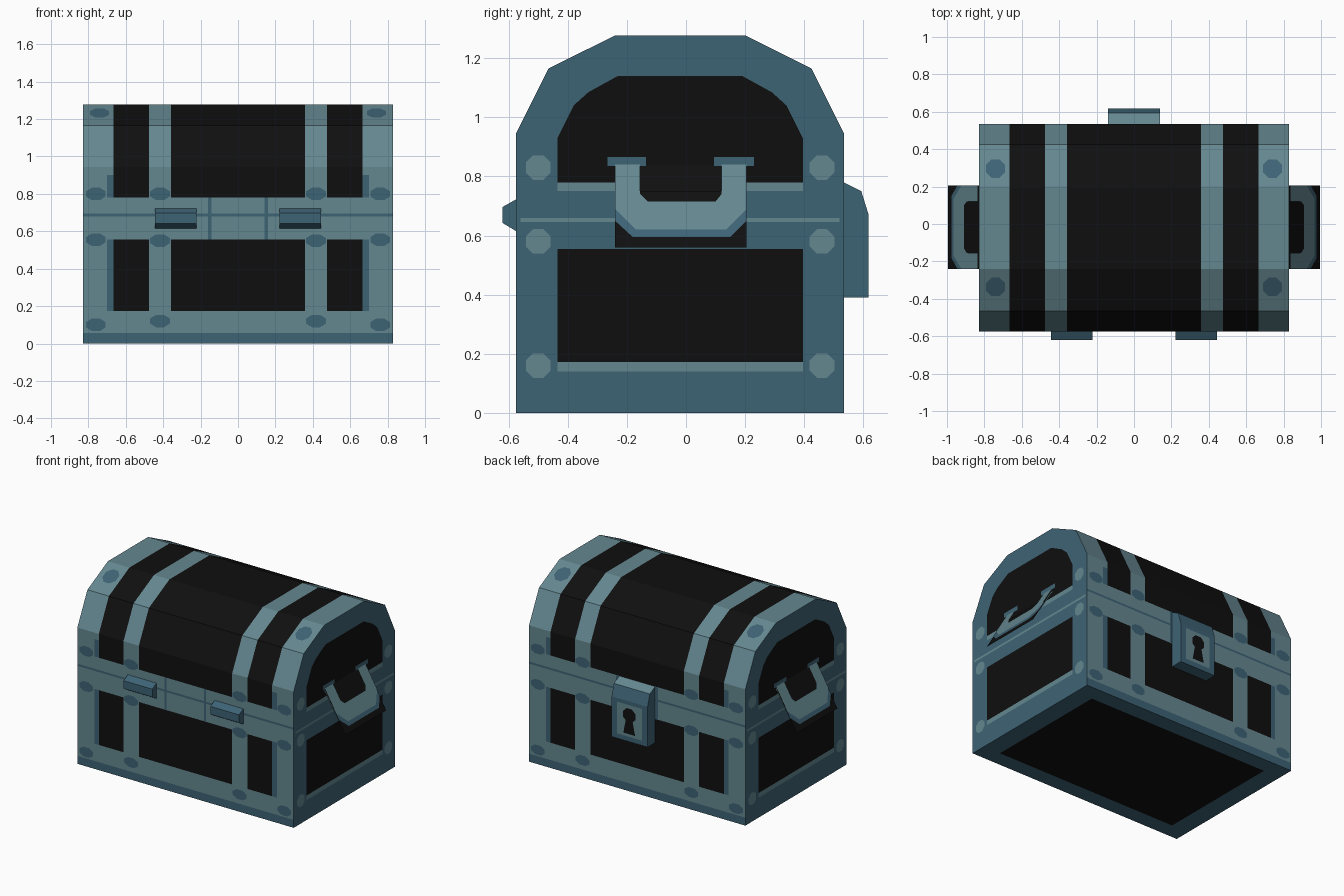
import bpy, bmesh, math
from mathutils import Vector

if "Cube" in bpy.data.objects:
    bpy.data.objects.remove(bpy.data.objects["Cube"])


def material(name, rgb):
    m = bpy.data.materials.new(name)
    m.diffuse_color = (*rgb, 1)
    m.use_nodes = True
    m.node_tree.nodes["Principled BSDF"].inputs["Base Color"].default_value = m.diffuse_color
    return m


MATS = [material("black_wood", (0.0048, 0.0048, 0.0048)),
        material("steel_blue", (0.048, 0.125, 0.178)),
        material("pale_steel", (0.127, 0.242, 0.279))]
BLACK, MID, PALE = 0, 1, 2
YC = -0.02  # middle of the chest depth


def finish(name, bm):
    me = bpy.data.meshes.new(name)
    bm.to_mesh(me)
    bm.free()
    for m in MATS:
        me.materials.append(m)
    ob = bpy.data.objects.new(name, me)
    bpy.context.collection.objects.link(ob)
    return ob


def plates(name, polys, mirror_x=False, mirror_y=False):
    """Flat painted faces, optionally copied to the opposite side(s)."""
    bm = bmesh.new()
    for sx in ((1, -1) if mirror_x else (1,)):
        for sy in ((1, -1) if mirror_y else (1,)):
            for pts, mat in polys:
                vs = [bm.verts.new((p[0] * sx, YC + (p[1] - YC) * sy, p[2])) for p in pts]
                if sx * sy < 0:
                    vs.reverse()
                bm.faces.new(vs).material_index = mat
    return finish(name, bm)


def extrude_profile(bm, yz, x0, x1):
    a = [bm.verts.new((x0, y, z)) for y, z in yz]
    b = [bm.verts.new((x1, y, z)) for y, z in yz]
    n = len(yz)
    bm.faces.new(a)
    bm.faces.new(b[::-1])
    for i in range(n):
        bm.faces.new((a[i], b[i], b[(i + 1) % n], a[(i + 1) % n]))
    bmesh.ops.recalc_face_normals(bm, faces=bm.faces)


def oval(cx, cy, rx, ry, n=8):
    return [(cx + rx * math.cos((i + .5) * math.tau / n), cy + ry * math.sin((i + .5) * math.tau / n))
            for i in range(n)]


def rect(a0, a1, b0, b1):
    return [(a0, b0), (a1, b0), (a1, b1), (a0, b1)]


# chest shell: faceted barrel profile, cut along the strap edges
bm = bmesh.new()
extrude_profile(bm, [(-.575, 0), (.535, 0), (.535, .945), (.425, 1.165), (.2, 1.277),
                     (-.24, 1.277), (-.465, 1.165), (-.575, .945)], -.83, .83)


def cut(co, no, test=lambda f: True):
    fs = [f for f in bm.faces if test(f)]
    geom = fs + list({e for f in fs for e in f.edges}) + list({v for f in fs for v in f.verts})
    bmesh.ops.bisect_plane(bm, geom=geom, plane_co=co, plane_no=no)


for x in (.358, .476, .665, .70):
    for s in (-1, 1):
        cut((x * s, 0, 0), (1, 0, 0))
for z in (.055, .175, .555, .68, .694, .78, .9):
    cut((0, 0, z), (0, 0, 1), lambda f: abs(f.normal.y) > .9)
for y in (-.465, .425):
    cut((0, y, 0), (0, 1, 0), lambda f: f.normal.z < -.9)
for f in bm.faces:
    c = f.calc_center_median()
    ax, z = abs(c.x), c.z
    if abs(f.normal.x) > .9:
        m = MID
    elif f.normal.z < -.9:
        m = BLACK if ax < .7 and -.465 < c.y < .425 else MID
    elif z < .055 or .68 < z < .694:
        m = MID
    elif ax > .70:
        m = PALE
    elif z < .175 or .555 < z < .78:
        m = PALE
    elif ax > .665:
        m = MID if z < .9 else PALE
    else:
        m = PALE if .358 < ax < .476 else BLACK
    f.material_index = m
finish("chest_shell", bm)

# rivets and strap seams on front and back
polys = []
for x, zs in ((.76, (.80, .555, .10)), (.417, (.80, .55, .12))):
    for z in zs:
        polys.append(([(a, -.578, b) for a, b in oval(x, z, .057, .036)], MID))
polys.append(([(a, -.578, b) for a, b in rect(.143, .16, .555, .78)], MID))
plates("strap_rivets", polys, True, True)

# rivets on the sloping lid facets
slope = Vector((0, .225, .112)).normalized()
up = Vector((1, 0, 0)).cross(slope)
org = Vector((.74, -.335, 1.23)) + up * .003
plates("lid_rivets", [([org + Vector((a, 0, 0)) + slope * b for a, b in oval(0, 0, .055, .06)], MID)],
       True, True)

# side panels, trim lines, rivets and handle mounts
side = [(rect(-.435, .395, .172, .555), BLACK),
        (rect(-.435, .395, .14, .172), PALE),
        ([(-.435, .78), (.395, .78), (.395, .93), (.34, 1.04), (.29, 1.085), (.19, 1.14),
          (-.23, 1.14), (-.33, 1.085), (-.38, 1.04), (-.435, .93)], BLACK),
        (rect(-.435, .395, .75, .78), PALE),
        (rect(-.56, .52, .645, .66), PALE)]
for y in (-.50, .46):
    for z in (.83, .58, .16):
        side.append((oval(y, z, .045, .045), PALE))
polys = [([(.832, a, b) for a, b in pts], m) for pts, m in side]
for y0, y1 in ((-.265, -.135), (.095, .23)):
    polys.append(([(.836, a, b) for a, b in rect(y0, y1, .835, .866)], MID))
plates("side_panels", polys, True)

# carrying handles: sloping flaps painted on both sides
handle = [(rect(-.24, .205, .56, .845), BLACK, .001),
          ([(-.24, .72), (-.24, .65), (-.18, .595), (.15, .595), (.205, .65), (.205, .72)], MID, .004),
          ([(-.155, .74), (-.13, .715), (.10, .715), (.12, .74), (.12, .75), (-.155, .75)], BLACK, .007),
          ([(-.24, .84), (-.24, .69), (-.21, .66), (-.17, .62), (.135, .62), (.175, .66), (.205, .69),
            (.205, .84), (.12, .84), (.12, .74), (.10, .715), (-.13, .715), (-.155, .74),
            (-.155, .84)], PALE, .007)]
polys = []
for pts, m, off in handle:
    for s in (1, -1):
        p3 = [(.826 + .167 * (.845 - b) / .285 + off * s, a, b) for a, b in pts]
        polys.append((p3[::s], m))
plates("side_handles", polys, True)

# hinges on the front
for s, nm in ((-1, "left"), (1, "right")):
    bm = bmesh.new()
    extrude_profile(bm, [(-.57, .725), (-.62, .697), (-.62, .642), (-.57, .612)], .333 * s - .11, .333 * s + .11)
    for f in bm.faces:
        f.material_index = MID
    finish("hinge_" + nm, bm)

# lock on the back
bm = bmesh.new()
extrude_profile(bm, [(.53, .39), (.618, .39), (.618, .67), (.593, .75), (.53, .782)], -.138, .138)
for f in bm.faces:
    f.material_index = PALE if f.normal.z > .6 else MID
finish("lock_body", bm)


def back(pts, y):
    return [(-a, y, b) for a, b in pts]


plates("lock_face", [(back(rect(-.095, .095, .425, .645), .6195), PALE),
                     (back(oval(0, .575, .052, .05), .622), BLACK),
                     (back([(-.045, .445), (.045, .445), (.022, .56), (-.022, .56)], .6225), BLACK)])
